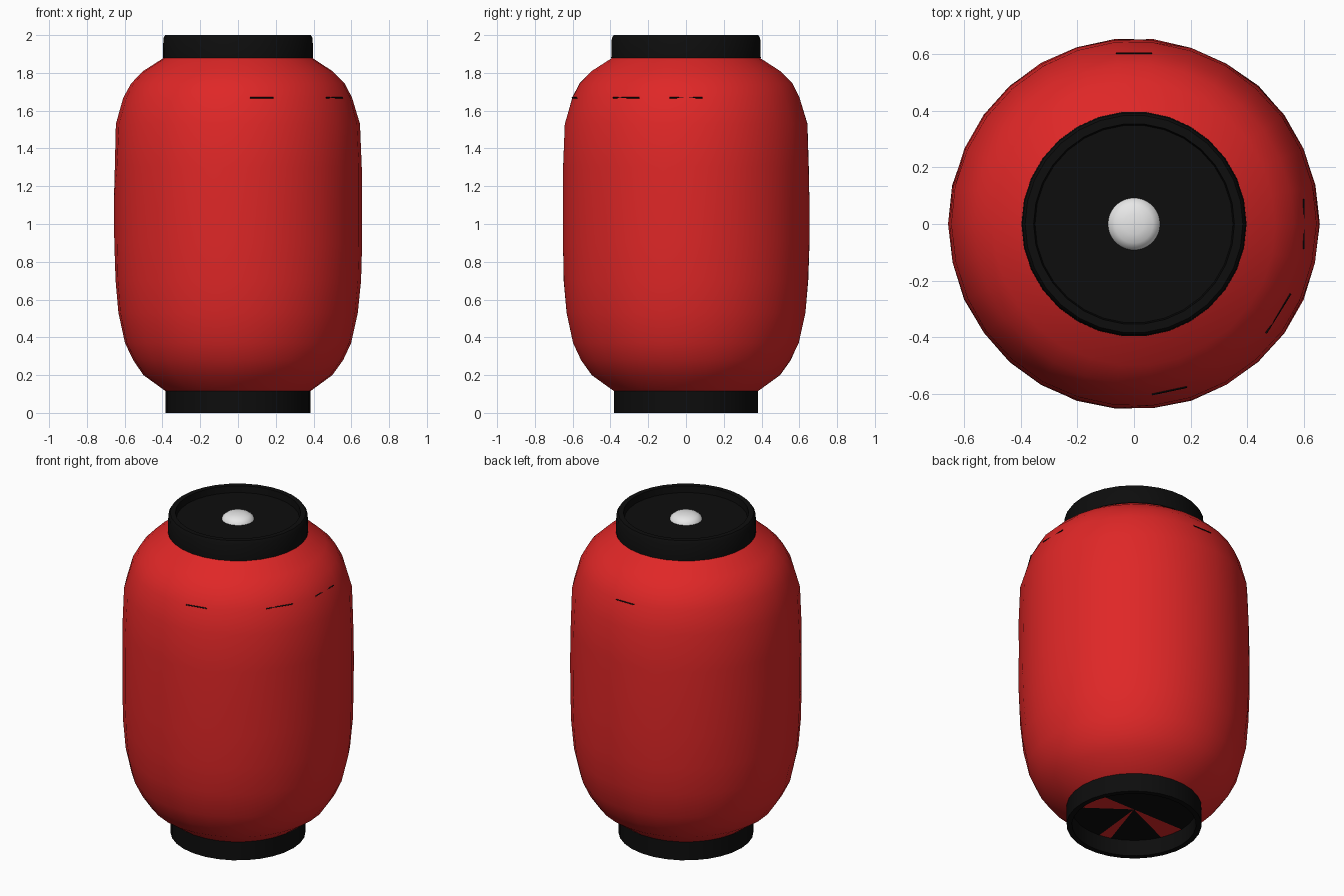
import bpy, bmesh, random
from math import cos, sin, radians, pi, degrees, atan2

random.seed(4)
SIDES = 30

cube = bpy.data.objects.get("Cube")
if cube:
    bpy.data.objects.remove(cube, do_unlink=True)


def material(name, rgb):
    m = bpy.data.materials.new(name)
    m.use_nodes = True
    m.diffuse_color = (*rgb, 1)
    m.node_tree.nodes["Principled BSDF"].inputs["Base Color"].default_value = (*rgb, 1)
    return m


red = material("red_paper", (0.74, 0.02, 0.02))
black = material("black_lacquer", (0.004, 0.004, 0.004))
white = material("white_bulb", (0.8, 0.8, 0.8))


def lathe(name, profile, mats, angle=40, jitter=0.0):
    """Spin (radius, z) points round z; a zero radius becomes one pole vertex."""
    bm = bmesh.new()
    rings = []
    for i, (r, z) in enumerate(profile):
        if r == 0:
            rings.append([bm.verts.new((0, 0, z))] * SIDES)
            continue
        wobble = jitter if 1 < i < len(profile) - 2 else 0
        ring = []
        for k in range(SIDES):
            a = 2 * pi * k / SIDES
            rr = r + random.uniform(-wobble, wobble)
            ring.append(bm.verts.new((rr * cos(a), rr * sin(a), z)))
        rings.append(ring)
    for lo, hi in zip(rings, rings[1:]):
        for k in range(SIDES):
            n = (k + 1) % SIDES
            corners = list(dict.fromkeys((lo[k], lo[n], hi[n], hi[k])))
            bm.faces.new(corners)
    me = bpy.data.meshes.new(name)
    bm.to_mesh(me)
    bm.free()
    ob = bpy.data.objects.new(name, me)
    bpy.context.collection.objects.link(ob)
    for m in mats:
        me.materials.append(m)
    bpy.ops.object.select_all(action="DESELECT")
    ob.select_set(True)
    bpy.context.view_layer.objects.active = ob
    bpy.ops.object.shade_smooth_by_angle(angle=radians(angle))
    return ob


# Paper body, slightly uneven
lathe("paper_body", [
    (0.375, 0.11), (0.39, 0.12), (0.50, 0.2), (0.557, 0.28), (0.60, 0.37),
    (0.635, 0.53), (0.65, 0.7), (0.656, 0.9), (0.656, 1.1), (0.654, 1.3),
    (0.645, 1.53), (0.605, 1.67), (0.565, 1.745), (0.50, 1.81),
    (0.40, 1.875), (0.385, 1.885)], [red], 60, 0.002)

# Top cap: rim with a shallow recessed lid
lathe("top_cap", [
    (0.36, 1.88), (0.398, 1.88), (0.395, 1.985), (0.385, 2.0),
    (0.355, 2.0), (0.35, 1.96), (0, 1.96)], [black])

# Bulb end showing through the lid
lathe("bulb", [
    (0.094, 1.955), (0.088, 1.972), (0.068, 1.988), (0.036, 1.996),
    (0, 1.999)], [white], 60)

# Bottom ring
lathe("bottom_ring", [
    (0.352, 0.11), (0.352, 0.0), (0.383, 0.0), (0.383, 0.118),
    (0.352, 0.118)], [black])

# Base plate inside the ring, with uneven red segments
base = lathe("base_plate", [(0, 0.1), (0.36, 0.1)], [black, red])
base.data.flip_normals()
for face in base.data.polygons:
    a = degrees(atan2(face.center.y, face.center.x)) % 360
    if a > 328 or 176 < a < 200 or 247 < a < 264:
        face.material_index = 1

# Short dark creases round the shoulder, following the body's sides
creases = bpy.data.curves.new("shoulder_creases", "CURVE")
creases.dimensions = "3D"
creases.bevel_depth = 0.0035
creases.bevel_resolution = 0
step = 2 * pi / SIDES
for start, length in ((23, 1), (26.7, 1.3), (29.3, 1.4), (7, 1)):
    pts = [start, start + length]
    sp = creases.splines.new("POLY")
    sp.points.add(len(pts) - 1)
    for p, k in zip(sp.points, pts):
        p.co = (0.606 * cos(k * step), 0.606 * sin(k * step), 1.668, 1)
creases.materials.append(black)
bpy.context.collection.objects.link(bpy.data.objects.new("shoulder_creases", creases))
